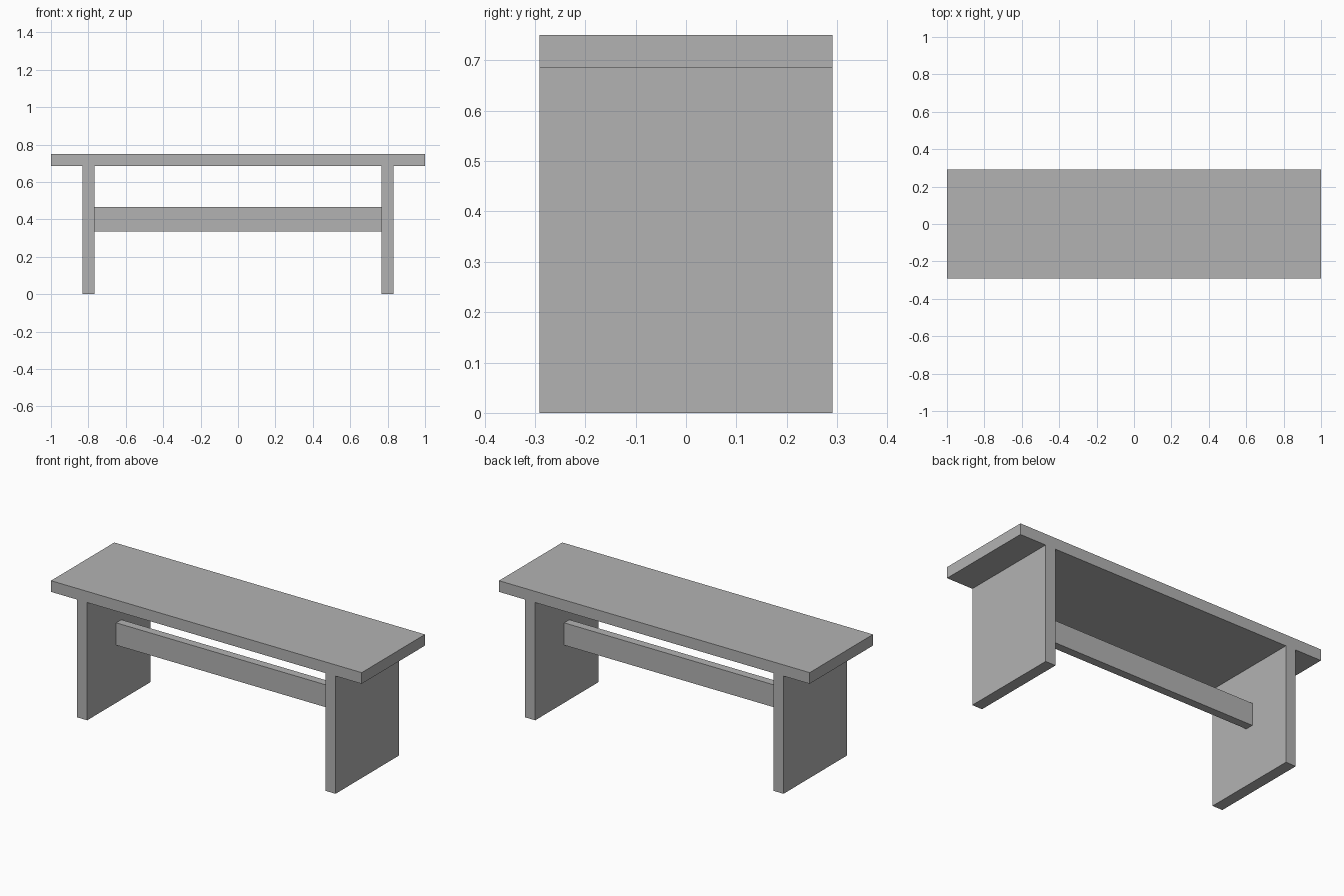
import bpy
from mathutils import Matrix

cube = bpy.data.objects.get("Cube")
if cube:
    bpy.data.objects.remove(cube, do_unlink=True)

# Single flat grey finish
grey = bpy.data.materials.new("plain_grey")
grey.use_nodes = True
colour = (0.45, 0.45, 0.45, 1)
grey.diffuse_color = colour
grey.node_tree.nodes["Principled BSDF"].inputs["Base Color"].default_value = colour


def board(name, x, y, z):
    """Rectangular board spanning the given (low, high) ranges."""
    spans = (x, y, z)
    centre = [(low + high) / 2 for low, high in spans]
    size = [high - low for low, high in spans]
    bpy.ops.mesh.primitive_cube_add(size=1, location=centre)
    obj = bpy.context.object
    obj.name = obj.data.name = name
    obj.data.transform(Matrix.Diagonal((*size, 1)))
    obj.data.materials.append(grey)
    return obj


depth = (-0.291, 0.291)
seat_bottom, seat_top = 0.685, 0.75
leg_inner, leg_outer = 0.767, 0.832

# Seat slab
board("seat", (-1, 1), depth, (seat_bottom, seat_top))

# Panel legs
board("left_leg", (leg_inner, leg_outer), depth, (0, seat_bottom))
board("right_leg", (-leg_outer, -leg_inner), depth, (0, seat_bottom))

# Stretcher rail between the legs
board("stretcher_rail", (-leg_inner, leg_inner), (-0.024, 0.024), (0.335, 0.465))
